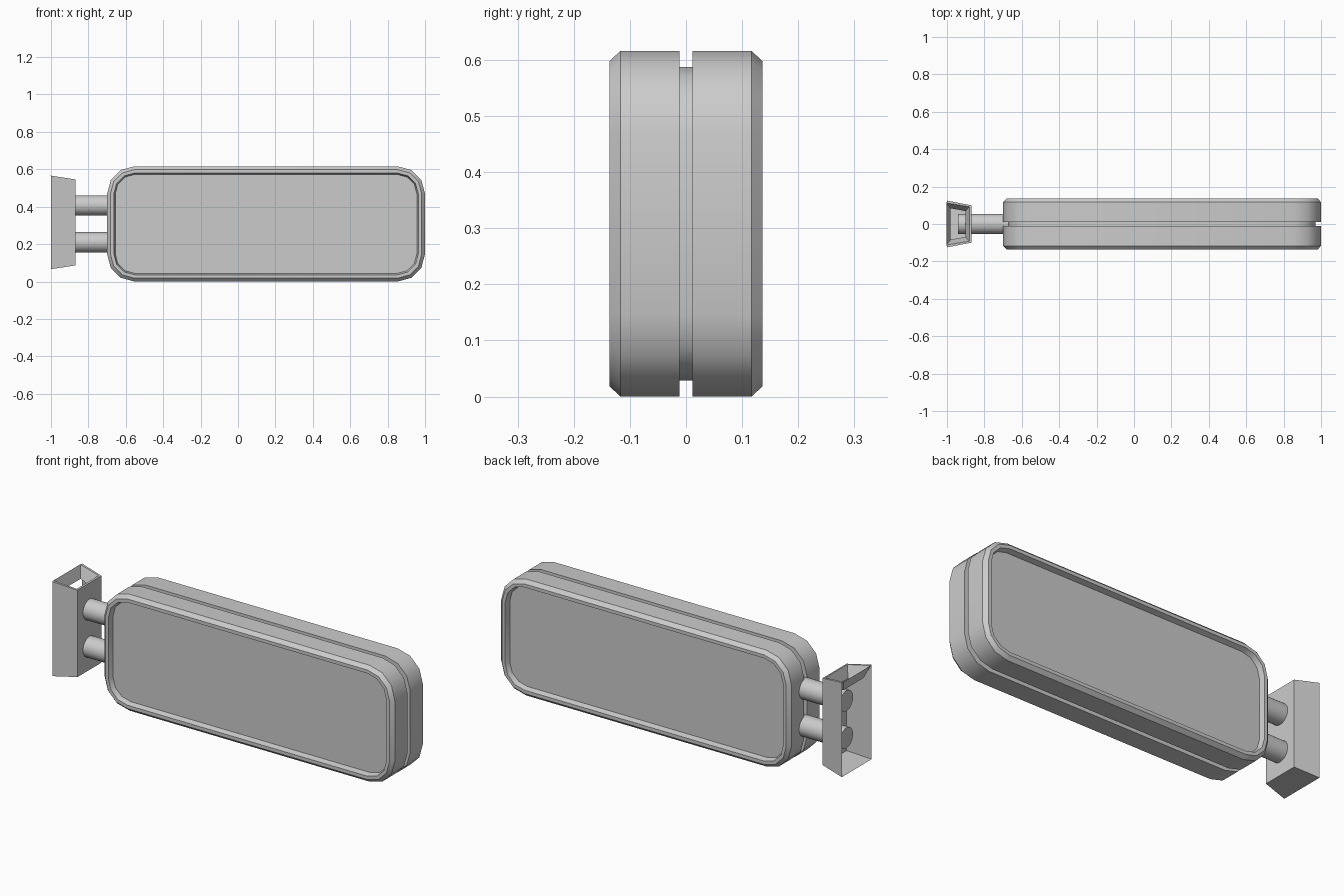
import bpy, bmesh, math

if "Cube" in bpy.data.objects:
    bpy.data.objects.remove(bpy.data.objects["Cube"])

X0, X1, Z1, R = -0.70, 1.0, 0.616, 0.147


def finish(name, bm, angle=35):
    bmesh.ops.recalc_face_normals(bm, faces=bm.faces)
    me = bpy.data.meshes.new(name)
    bm.to_mesh(me)
    bm.free()
    ob = bpy.data.objects.new(name, me)
    bpy.context.collection.objects.link(ob)
    bpy.ops.object.select_all(action='DESELECT')
    ob.select_set(True)
    bpy.context.view_layer.objects.active = ob
    bpy.ops.object.shade_smooth_by_angle(angle=math.radians(angle))
    return ob


def outline(bm, inset, y, segs=3):
    """Rounded rectangle loop in the XZ plane, inset from the sign outline."""
    r = R - inset
    corners = [(X1 - R, Z1 - R), (X0 + R, Z1 - R), (X0 + R, R), (X1 - R, R)]
    verts = []
    for q, (cx, cz) in enumerate(corners):
        for i in range(segs + 1):
            a = math.pi / 2 * (q + i / segs)
            verts.append(bm.verts.new((cx + r * math.cos(a), y, cz + r * math.sin(a))))
    return verts


def bridge(bm, a, b):
    n = len(a)
    for i in range(n):
        j = (i + 1) % n
        bm.faces.new((a[i], a[j], b[j], b[i]))


def lofted(name, profile):
    """Loft (inset, y) rings and cap both ends."""
    bm = bmesh.new()
    rings = [outline(bm, d, y) for d, y in profile]
    for a, b in zip(rings, rings[1:]):
        bridge(bm, a, b)
    bm.faces.new(rings[0])
    bm.faces.new(rings[-1])
    return finish(name, bm)


# Two sign faces with chamfered rim and recessed panel
for name, s in (("front_sign_half", -1), ("back_sign_half", 1)):
    lofted(name, [(0.03, s * 0.012), (0, s * 0.012), (0, s * 0.117), (0.018, s * 0.136),
                  (0.036, s * 0.136), (0.044, s * 0.108)])

# Recessed core seen in the groove between the halves
lofted("sign_core", [(0.029, -0.014), (0.029, 0.014)])

# Two horizontal support poles
for name, z in (("upper_pole", 0.407), ("lower_pole", 0.21)):
    bpy.ops.mesh.primitive_cylinder_add(vertices=32, radius=0.054, depth=0.27,
                                        location=(-0.805, 0, z),
                                        rotation=(0, math.pi / 2, 0))
    ob = bpy.context.object
    ob.name = name
    bpy.ops.object.shade_smooth_by_angle(angle=math.radians(35))

# Tapered wall bracket: open at the wall side, sunken opening in its top
bm = bmesh.new()


def rect(x, hy, z0, z1):
    return [bm.verts.new((x, y, z)) for y, z in ((-hy, z0), (hy, z0), (hy, z1), (-hy, z1))]


wall = rect(-1.0, 0.125, 0.066, 0.566)
sign = rect(-0.87, 0.10, 0.086, 0.546)
bridge(bm, wall, sign)
bm.faces.new(sign)
bm.normal_update()
top = max(bm.faces, key=lambda f: f.calc_center_median().z)
bmesh.ops.inset_region(bm, faces=[top], thickness=0.013)
rim = list(top.verts)
c = top.calc_center_median()
low = [bm.verts.new((c.x + (v.co.x - c.x) * 0.65, v.co.y * 0.75, v.co.z - 0.06)) for v in rim]
bm.faces.remove(top)
bridge(bm, rim, low)
finish("wall_bracket", bm, 20)
